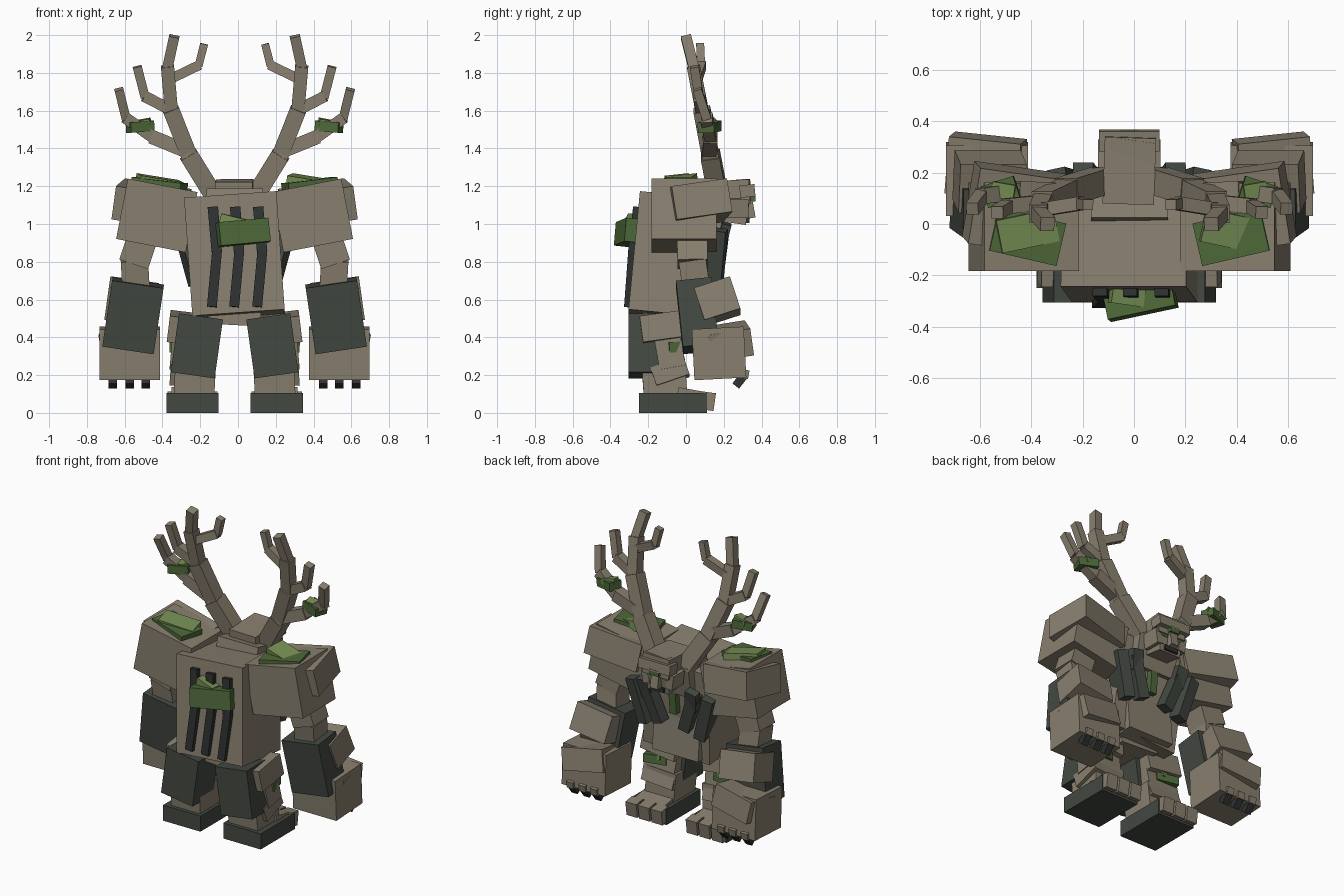
import bpy, bmesh, math
from mathutils import Vector, Matrix, Euler

AXIS = -0.018  # the body's mirror line


def material(name, rgb):
    m = bpy.data.materials.new(name)
    m.diffuse_color = (*rgb, 1)
    return m


WOOD = material("weathered_wood", (0.245, 0.212, 0.158))
BARK = material("dark_bark", (0.056, 0.065, 0.053))
CLAW = material("charcoal", (0.027, 0.032, 0.029))
MOSS = material("dark_moss", (0.075, 0.140, 0.040))
LEAF = material("light_moss", (0.180, 0.270, 0.090))


def block(name, matrix, size, mat):
    bm = bmesh.new()
    bmesh.ops.create_cube(bm, size=1)
    bm.transform(matrix @ Matrix.Diagonal((*size, 1)))
    me = bpy.data.meshes.new(name)
    bm.to_mesh(me)
    bm.free()
    me.materials.append(mat)
    ob = bpy.data.objects.new(name, me)
    bpy.context.collection.objects.link(ob)
    return ob


def box(name, pos, size, mat, rot=(0, 0, 0)):
    e = Euler([math.radians(a) for a in rot])
    return block(name, Matrix.Translation((pos[0] + AXIS, pos[1], pos[2])) @ e.to_matrix().to_4x4(), size, mat)


def pair(name, pos, size, mat, rot=(0, 0, 0)):
    """One block on each side of the mirror line."""
    for s, tag in ((1, "right_"), (-1, "left_")):
        box(tag + name, (s * pos[0], pos[1], pos[2]), size, mat, (rot[0], s * rot[1], s * rot[2]))


def beam(name, a, b, width, mat, thick=None):
    """Square beam from a to b."""
    a, b = Vector(a), Vector(b)
    a.x += AXIS
    b.x += AXIS
    d = b - a
    z = d.normalized()
    y = (Vector((0, 1, 0)) - z * z.y).normalized()
    x = y.cross(z)
    m = Matrix((x, y, z)).transposed().to_4x4()
    m.translation = (a + b) / 2
    block(name, m, (width, thick or width, d.length + width * 0.15), mat)


def limb(name, pts, widths, mat):
    for s, tag in ((1, "right_"), (-1, "left_")):
        p = [(s * x, y, z) for x, y, z in pts]
        for i, w in enumerate(widths):
            beam(f"{tag}{name}_{i + 1}", p[i], p[i + 1], w, mat)


# Torso, belly and hips
box("torso", (0.0, -0.075, 0.825), (0.49, 0.40, 0.63), WOOD, (-5.5, -4, 0))
box("neck", (0, 0.10, 1.06), (0.30, 0.20, 0.22), WOOD, (-12, 0, 0))
box("belly", (0, 0.02, 0.62), (0.34, 0.22, 0.26), WOOD, (5, 0, 0))
box("hips", (0, -0.10, 0.53), (0.28, 0.26, 0.13), WOOD, (0, 3, 0))

# Slats down the back, with a moss clump
for i, x in enumerate((-0.115, 0.003, 0.125)):
    beam(f"back_slat_upper_{i + 1}", (x, -0.258, 1.085), (x + 0.02, -0.283, 0.86), 0.055, CLAW, 0.045)
    beam(f"back_slat_lower_{i + 1}", (x + 0.022, -0.283, 0.86), (x - 0.005, -0.305, 0.565), 0.052, CLAW, 0.045)
box("back_moss", (0.045, -0.305, 0.955), (0.27, 0.09, 0.125), MOSS, (-6, -5, 12))
box("back_moss_top", (-0.01, -0.28, 1.01), (0.13, 0.07, 0.06), LEAF, (0, 14, -8))

# Bark plates hanging on the chest
pair("chest_plate_outer", (0.235, 0.13, 0.83), (0.075, 0.15, 0.30), BARK, (-8, 14, -12))
pair("chest_plate_inner", (0.135, 0.175, 0.84), (0.075, 0.07, 0.27), BARK, (-10, 18, -10))
pair("chest_plate_tip", (0.17, 0.20, 0.94), (0.08, 0.05, 0.13), BARK, (-14, 10, 0))
box("chest_moss", (0, 0.14, 0.87), (0.05, 0.06, 0.16), MOSS, (-5, 0, 0))

# Head
box("skull", (0, 0.21, 1.165), (0.20, 0.26, 0.13), WOOD, (3, 0, -2))
box("head_cap", (0, 0.23, 1.20), (0.17, 0.20, 0.06), WOOD, (5, 0, -8))
box("brow", (0, 0.325, 1.175), (0.235, 0.08, 0.065), WOOD, (6, 0, 0))
box("jaw", (0, 0.25, 1.06), (0.16, 0.15, 0.11), WOOD, (-8, 0, 0))
box("nose", (0, 0.335, 1.08), (0.055, 0.05, 0.10), WOOD, (10, 0, 0))
box("brow_moss", (0, 0.345, 1.14), (0.07, 0.045, 0.04), MOSS)
pair("cheek", (0.09, 0.27, 1.085), (0.05, 0.12, 0.10), WOOD, (0, 8, 0))
pair("eye", (0.05, 0.323, 1.105), (0.045, 0.02, 0.03), MOSS)
box("mouth", (0, 0.325, 1.02), (0.10, 0.02, 0.03), CLAW)

# Antlers: a main beam with three branches
limb("antler_main", [(0.11, 0.17, 1.15), (0.24, 0.13, 1.36), (0.335, 0.085, 1.60),
                     (0.355, 0.04, 1.83), (0.32, 0.0, 1.99)], (0.10, 0.088, 0.07, 0.055), WOOD)
limb("antler_low", [(0.24, 0.12, 1.38), (0.435, 0.13, 1.46), (0.575, 0.11, 1.56),
                    (0.612, 0.06, 1.71)], (0.075, 0.062, 0.048), WOOD)
limb("antler_outer", [(0.33, 0.085, 1.60), (0.475, 0.07, 1.675), (0.515, 0.045, 1.83)], (0.06, 0.048), WOOD)
limb("antler_inner", [(0.345, 0.055, 1.765), (0.19, 0.08, 1.84), (0.162, 0.075, 1.95)], (0.052, 0.042), WOOD)
pair("antler_moss", (0.50, 0.125, 1.515), (0.13, 0.09, 0.055), MOSS, (0, 4, -18))
pair("antler_moss_top", (0.49, 0.13, 1.535), (0.09, 0.06, 0.035), LEAF, (8, 10, 10))

# Shoulders
pair("shoulder", (0.412, -0.01, 1.045), (0.375, 0.345, 0.325), WOOD, (0, -11, 0))
pair("shoulder_plate", (0.44, 0.06, 1.105), (0.36, 0.30, 0.18), WOOD, (8, -9, 8))
for s, tag in ((1, "right"), (-1, "left")):
    box(tag + "_shoulder_moss", (s * 0.40, -0.05, 1.195), (0.27, 0.17, 0.075), MOSS, (0, -7 * s, 13 * s))
    box(tag + "_shoulder_moss_top", (s * 0.40, -0.025, 1.215), (0.23, 0.13, 0.06), LEAF, (6, 9, -12 * s))

# Arms
limb("upper_arm", [(0.47, 0.03, 0.98), (0.53, 0.035, 0.80), (0.52, 0.06, 0.62)], (0.16, 0.145), WOOD)
pair("forearm", (0.537, 0.06, 0.515), (0.275, 0.19, 0.355), BARK, (6, -8.5, 0))
pair("forearm_plate", (0.545, 0.165, 0.59), (0.26, 0.20, 0.18), WOOD, (18, -8, 0))
pair("hand", (0.555, 0.175, 0.315), (0.32, 0.275, 0.27), WOOD, (3, 0, 0))
pair("hand_plate", (0.56, 0.225, 0.38), (0.285, 0.225, 0.145), WOOD, (9, 9, 6))
for x in (0.47, 0.555, 0.645):
    pair("claw", (x, 0.285, 0.17), (0.045, 0.045, 0.07), CLAW, (-38, 0, 0))
    pair("knuckle", (x, 0.315, 0.205), (0.05, 0.035, 0.045), WOOD, (-10, 0, 0))

# Legs
pair("thigh", (0.20, -0.195, 0.355), (0.235, 0.22, 0.315), BARK, (0, -8, 0))
pair("thigh_plate", (0.225, -0.12, 0.445), (0.25, 0.235, 0.14), WOOD, (8, -7, 0))
pair("knee", (0.225, -0.085, 0.31), (0.225, 0.14, 0.16), WOOD, (10, -5, 0))
pair("knee_moss", (0.26, -0.05, 0.35), (0.15, 0.11, 0.055), MOSS, (4, 0, 12))
pair("knee_moss_top", (0.25, -0.04, 0.37), (0.09, 0.07, 0.04), LEAF, (8, 8, -10))
pair("shin", (0.21, -0.115, 0.185), (0.215, 0.23, 0.20), WOOD, (4, -3, 0))
pair("shin_plate", (0.225, -0.085, 0.215), (0.23, 0.185, 0.10), WOOD, (19, -4, 0))

# Feet and toes
pair("foot", (0.223, -0.07, 0.052), (0.277, 0.36, 0.104), BARK)
pair("instep", (0.223, 0.02, 0.10), (0.22, 0.13, 0.05), WOOD, (-10, 0, 0))
for x in (0.13, 0.223, 0.316):
    pair("toe", (x, 0.115, 0.062), (0.08, 0.075, 0.095), WOOD, (-8, 0, 0))
